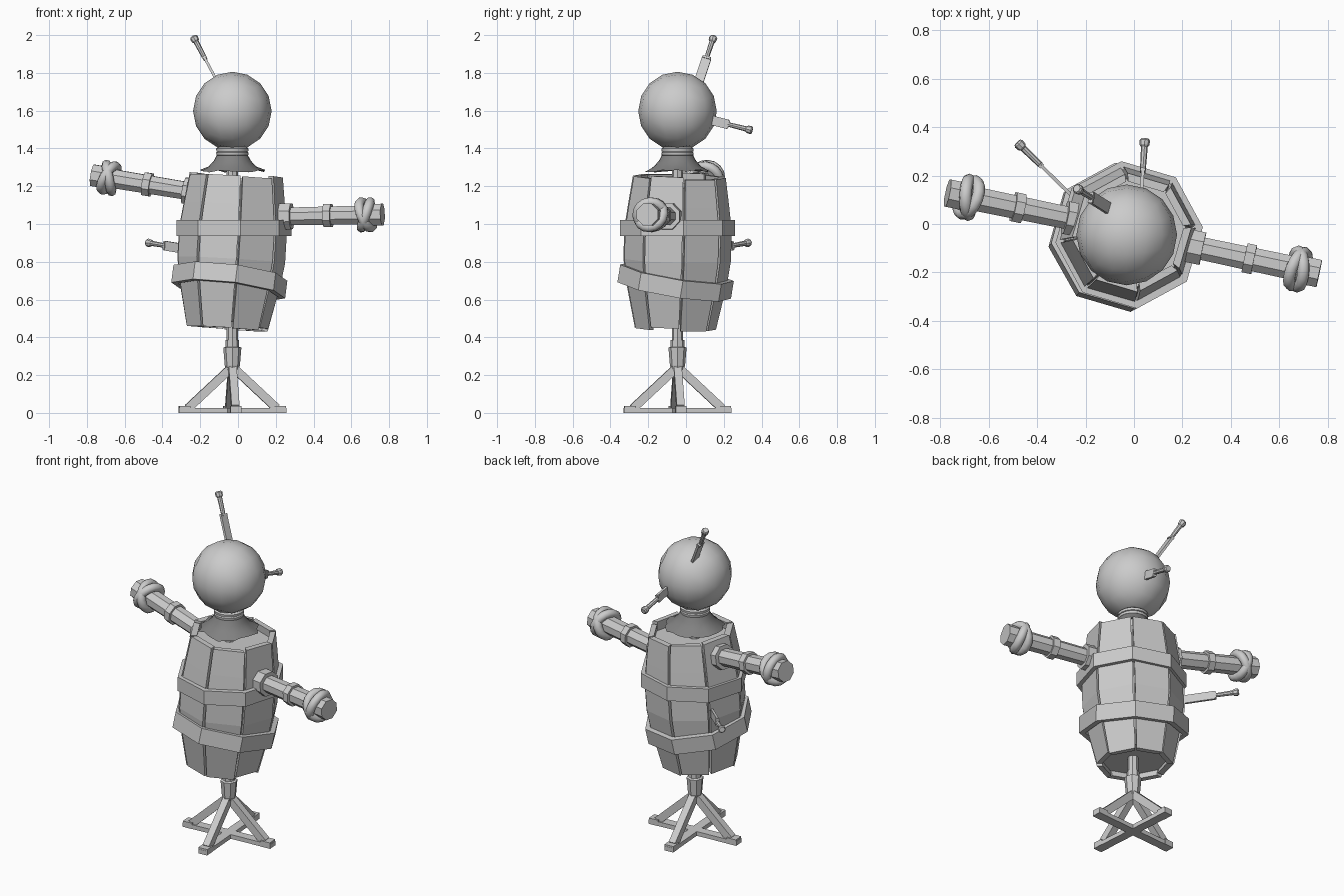
import bpy, bmesh, math, random
from math import radians, cos, sin, pi
from mathutils import Vector, Matrix

random.seed(4)
if "Cube" in bpy.data.objects:
    bpy.data.objects.remove(bpy.data.objects["Cube"])


def material(name, value):
    m = bpy.data.materials.new(name)
    m.use_nodes = True
    colour = (value, value, value, 1)
    m.diffuse_color = colour
    m.node_tree.nodes["Principled BSDF"].inputs["Base Color"].default_value = colour
    return m


GREY = material("plain grey", 0.6)
DARK = material("dark cloth grey", 0.22)
CX, CY = -0.03, -0.045
AXIS = Matrix.Translation((CX, CY, 0))


def finish(name, bm, matrix=Matrix(), mat=GREY, smooth=0):
    bmesh.ops.recalc_face_normals(bm, faces=bm.faces)
    mesh = bpy.data.meshes.new(name)
    bm.to_mesh(mesh)
    bm.free()
    mesh.transform(matrix)
    mesh.materials.append(mat)
    ob = bpy.data.objects.new(name, mesh)
    bpy.context.collection.objects.link(ob)
    if smooth:
        bpy.ops.object.select_all(action='DESELECT')
        ob.select_set(True)
        bpy.context.view_layer.objects.active = ob
        bpy.ops.object.shade_smooth_by_angle(angle=radians(smooth))
    return ob


def add_lathe(bm, profile, sides=8, turn=0.0, ring=False, cap=True):
    """Turn (radius, height) points round z; ring closes the profile on itself."""
    loops = [[bm.verts.new((r * cos(turn + 2 * pi * i / sides),
                            r * sin(turn + 2 * pi * i / sides), z))
              for i in range(sides)] for r, z in profile]
    pairs = list(zip(loops, loops[1:]))
    if ring:
        pairs.append((loops[-1], loops[0]))
    for a, b in pairs:
        for i in range(sides):
            j = (i + 1) % sides
            bm.faces.new((a[i], a[j], b[j], b[i]))
    if cap and not ring:
        bm.faces.new(loops[0])
        bm.faces.new(loops[-1])
    return loops


def lathe(name, profile, matrix=AXIS, smooth=0, mat=GREY, **kw):
    bm = bmesh.new()
    add_lathe(bm, profile, **kw)
    return finish(name, bm, matrix, mat, smooth)


def frame(a, b, up=(0, 0, 1)):
    """Local z runs from a to b, local y leans towards up."""
    z = (Vector(b) - Vector(a)).normalized()
    x = Vector(up).cross(z).normalized()
    y = z.cross(x)
    m = Matrix((x, y, z)).transposed().to_4x4()
    return Matrix.Translation(a) @ m


def add_box(bm, size, centre, rot=Matrix()):
    bmesh.ops.create_cube(bm, size=1, matrix=Matrix.Translation(centre) @ rot
                          @ Matrix.Diagonal((*size, 1)))


# Stand: crossed ground beams with end blocks and sloping braces
for n in range(4):
    bm = bmesh.new()
    add_box(bm, (0.285, 0.055, 0.026), (0.1425, 0, 0.013))
    add_box(bm, (0.06, 0.058, 0.036), (0.253, 0, 0.018))
    foot, head = Vector((0.235, 0, 0.025)), Vector((0.01, 0, 0.235))
    slope = frame(foot, head, (0, 1, 0)).to_3x3().to_4x4()
    add_box(bm, (0.045, 0.042, (head - foot).length), (foot + head) / 2, slope)
    finish("stand_leg", bm, AXIS @ Matrix.Rotation(radians(4 + 90 * n), 4, 'Z'))
lathe("stand_socket", [(0.03, 0.215), (0.04, 0.25), (0.048, 0.345), (0.036, 0.35),
                       (0.036, 0.385)])
lathe("pole", [(0.03, 0.37), (0.03, 1.38)])

# Barrel: eight bent planks, floor and lid, leaning a little
PIVOT = Matrix.Translation((CX, CY, 0.85))
LEAN = (PIVOT @ Matrix.Rotation(radians(3.4), 4, 'Y')
        @ Matrix.Rotation(radians(-1.5), 4, 'X') @ Matrix.Translation((0, 0, -0.85)))
PLANK = [(0.215, 0.45), (0.268, 0.69), (0.285, 0.81), (0.285, 0.97),
         (0.268, 1.1), (0.246, 1.255)]
TURN = radians(6)
for n in range(8):
    mid = TURN + pi / 8 + n * pi / 4
    half = radians(21.2)
    shift, lift = random.uniform(-0.004, 0.006), random.uniform(-0.008, 0.008)
    bm = bmesh.new()
    rows = []
    for k, (r, z) in enumerate(PLANK):
        if k in (0, len(PLANK) - 1):
            z += lift
        rows.append([bm.verts.new(((r + d) * cos(mid + s * half),
                                   (r + d) * sin(mid + s * half), z))
                     for d, s in ((shift, -1), (shift, 1), (-0.035, 1), (-0.035, -1))])
    for a, b in zip(rows, rows[1:]):
        for i in range(4):
            j = (i + 1) % 4
            bm.faces.new((a[i], a[j], b[j], b[i]))
    bm.faces.new(rows[0])
    bm.faces.new(rows[-1])
    finish("barrel_plank", bm, LEAN)
lathe("barrel_lining", [(r - 0.022, z + (0.03 if k == 0 else 0) - (0.05 if k == 5 else 0))
                        for k, (r, z) in enumerate(PLANK)], LEAN, turn=TURN)


# Hoops
def hoop(name, radius, height, matrix):
    h = height / 2
    lathe(name, [(radius, -h), (radius, h), (radius - 0.035, h), (radius - 0.035, -h)],
          matrix, turn=TURN, ring=True)


hoop("upper_hoop", 0.306, 0.085, Matrix.Translation((-0.02, -0.045, 0.978)))
hoop("lower_hoop", 0.306, 0.095, Matrix.Translation((-0.046, -0.055, 0.695))
     @ Matrix.Rotation(radians(7), 4, 'Y') @ Matrix.Rotation(radians(-9), 4, 'X'))


# Arms: pole with flange, band, grip end and a crossed rope wrap
def arm(side, a, b):
    m = frame(a, b)
    length = (Vector(b) - Vector(a)).length
    t = pi / 8
    lathe(side + "_arm", [(0.05, -0.06), (0.054, length - 0.06)], m, turn=t)
    lathe(side + "_arm_flange", [(0.074, -0.03), (0.074, 0.035)], m, turn=t)
    c = length * 0.44
    lathe(side + "_arm_band", [(0.066, c - 0.02), (0.066, c + 0.02)], m, turn=t)
    lathe(side + "_arm_end", [(0.062, length - 0.065), (0.062, length)], m, turn=t)
    for tilt in (-20, 20):
        ring = [(0.072 + 0.026 * cos(q * pi / 4), 0.026 * sin(q * pi / 4))
                for q in range(8)]
        lathe(side + "_arm_rope", ring, m @ Matrix.Translation((0, 0, length - 0.09))
              @ Matrix.Rotation(radians(tilt), 4, 'X')
              @ Matrix.Rotation(radians(tilt / 2), 4, 'Y'), smooth=60, sides=16, ring=True)


arm("left", (0.25, -0.095, 1.04), (0.765, -0.205, 1.05))
arm("right", (-0.25, 0.02, 1.172), (-0.77, 0.128, 1.258))

# Tattered cloth collar and neck rings
bm = bmesh.new()
loops = add_lathe(bm, [(0.172, 1.278), (0.125, 1.305), (0.098, 1.335), (0.082, 1.365)],
                  sides=24, cap=False)
for v in loops[0]:
    k = random.uniform(0.86, 1.04)
    v.co.x *= k
    v.co.y *= k
    v.co.z += random.uniform(-0.006, 0.012)
finish("cloth_collar", bm, AXIS, DARK, 50)
for z in (1.372, 1.393):
    lathe("neck_ring", [(0.072, z - 0.014), (0.084, z - 0.008), (0.086, z + 0.006),
                        (0.074, z + 0.014)], sides=16, smooth=50)

# Head: a grid cube rounded into a ball
bm = bmesh.new()
bmesh.ops.create_cube(bm, size=2)
bmesh.ops.subdivide_edges(bm, edges=bm.edges[:], cuts=3, use_grid_fill=True)
for v in bm.verts:
    v.co = Vector([math.tan(c * pi / 4) for c in v.co]).normalized() * 0.208
finish("head", bm, Matrix.Translation((CX, CY, 1.598)), smooth=60)


# Throwing knives stuck in the head and barrel
def knife(name, a, b, up):
    m = frame(a, b, up)
    length = (Vector(b) - Vector(a)).length
    guard = length - 0.135
    bm = bmesh.new()
    add_box(bm, (0.014, 0.05, guard + 0.04), (0, 0, guard / 2 - 0.02))
    add_box(bm, (0.022, 0.044, 0.012), (0, 0, guard))
    finish(name + "_blade", bm, m)
    lathe(name + "_handle", [(0.012, guard), (0.014, length - 0.035), (0.02, length - 0.028),
                             (0.022, length - 0.008), (0.016, length)], m, sides=8)


knife("crown_knife", (-0.105, 0.065, 1.745), (-0.237, 0.147, 1.993), (0, 1, 0))
knife("nape_knife", (0.03, 0.12, 1.553), (0.045, 0.352, 1.495), (0, 0, 1))
knife("back_knife", (-0.25, 0.11, 0.862), (-0.482, 0.337, 0.902), (0, 0, 1))
